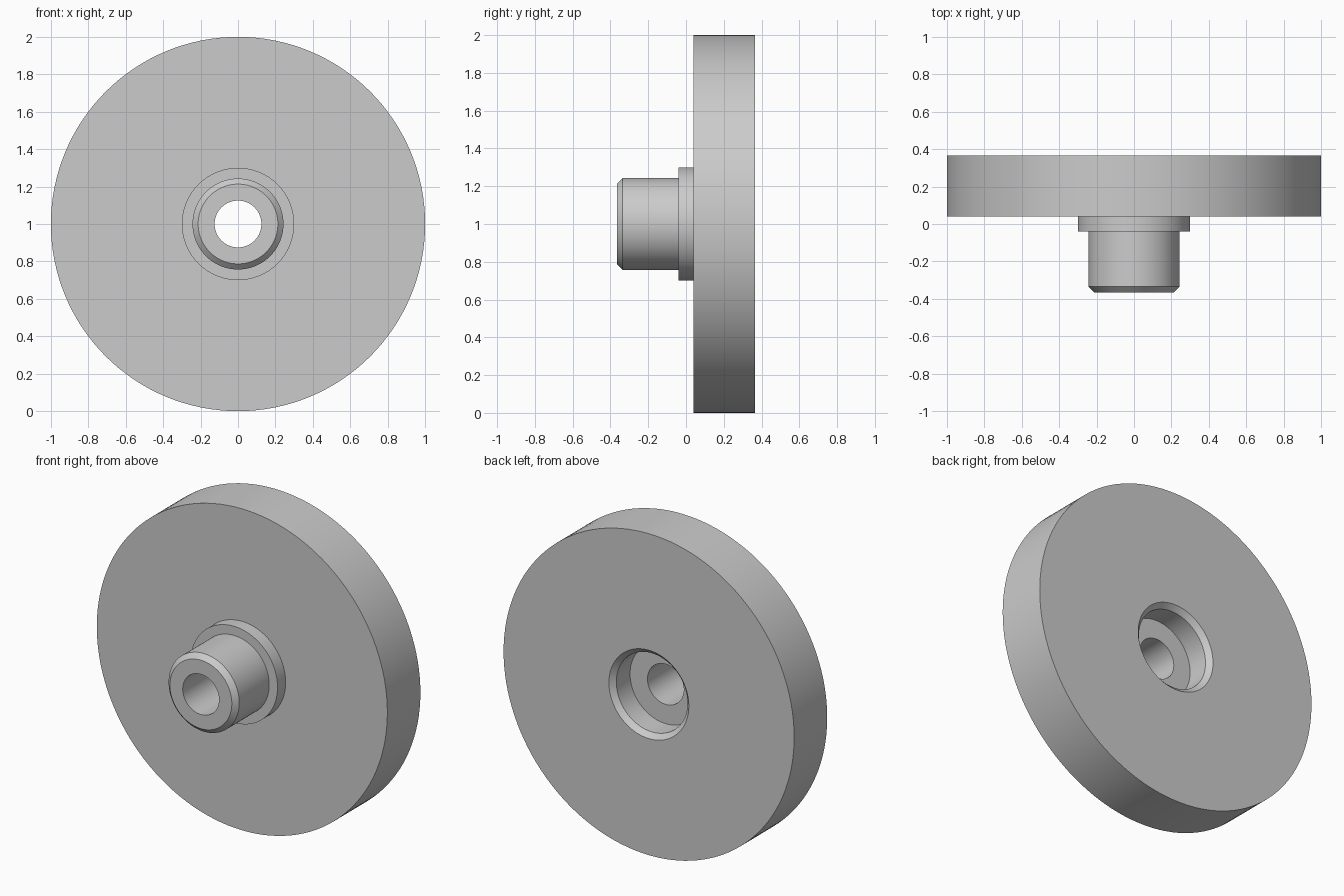
import bpy
import bmesh
import math
from mathutils import Matrix, Vector

SEGMENTS = 128

cube = bpy.data.objects.get("Cube")
if cube:
    bpy.data.objects.remove(cube, do_unlink=True)

# Plain grey for the whole turned part
grey = bpy.data.materials.new("light_grey")
grey.use_nodes = True
colour = (0.6, 0.6, 0.6, 1)
grey.diffuse_color = colour
grey.node_tree.nodes["Principled BSDF"].inputs["Base Color"].default_value = colour


def lathe(name, profile, material):
    """Turn a closed (radius, y) profile around the y axis."""
    bm = bmesh.new()
    rings = []
    for i in range(SEGMENTS):
        turn = Matrix.Rotation(math.tau * i / SEGMENTS, 3, "Y")
        rings.append([bm.verts.new(turn @ Vector((0, y, r))) for r, y in profile])
    for i, ring in enumerate(rings):
        following = rings[(i + 1) % SEGMENTS]
        for j in range(len(profile)):
            k = (j + 1) % len(profile)
            bm.faces.new((ring[j], ring[k], following[k], following[j]))
    bmesh.ops.recalc_face_normals(bm, faces=bm.faces)
    mesh = bpy.data.meshes.new(name)
    bm.to_mesh(mesh)
    bm.free()
    mesh.materials.append(material)
    obj = bpy.data.objects.new(name, mesh)
    bpy.context.collection.objects.link(obj)
    return obj


wheel_radius, collar_radius, boss_radius = 1.0, 0.3, 0.243
bore_radius, recess_radius = 0.125, 0.245
half_depth, collar_half, chamfer = 0.365, 0.04, 0.03
recess_floor = half_depth - 0.165

profile = [
    # Chamfered boss
    (bore_radius, -half_depth),
    (boss_radius - chamfer, -half_depth),
    (boss_radius, -half_depth + chamfer),
    (boss_radius, -collar_half),
    # Collar
    (collar_radius, -collar_half),
    (collar_radius, collar_half),
    # Wheel disc
    (wheel_radius, collar_half),
    (wheel_radius, half_depth),
    # Chamfered recess in the back, down to the bore
    (recess_radius + chamfer, half_depth),
    (recess_radius, half_depth - chamfer),
    (recess_radius, recess_floor),
    (bore_radius, recess_floor),
]

wheel = lathe("wheel_with_hub", profile, grey)
wheel.location.z = wheel_radius

# Smooth round walls, crisp machined edges
bpy.ops.object.select_all(action="DESELECT")
wheel.select_set(True)
bpy.context.view_layer.objects.active = wheel
bpy.ops.object.shade_smooth_by_angle(angle=math.radians(30))
